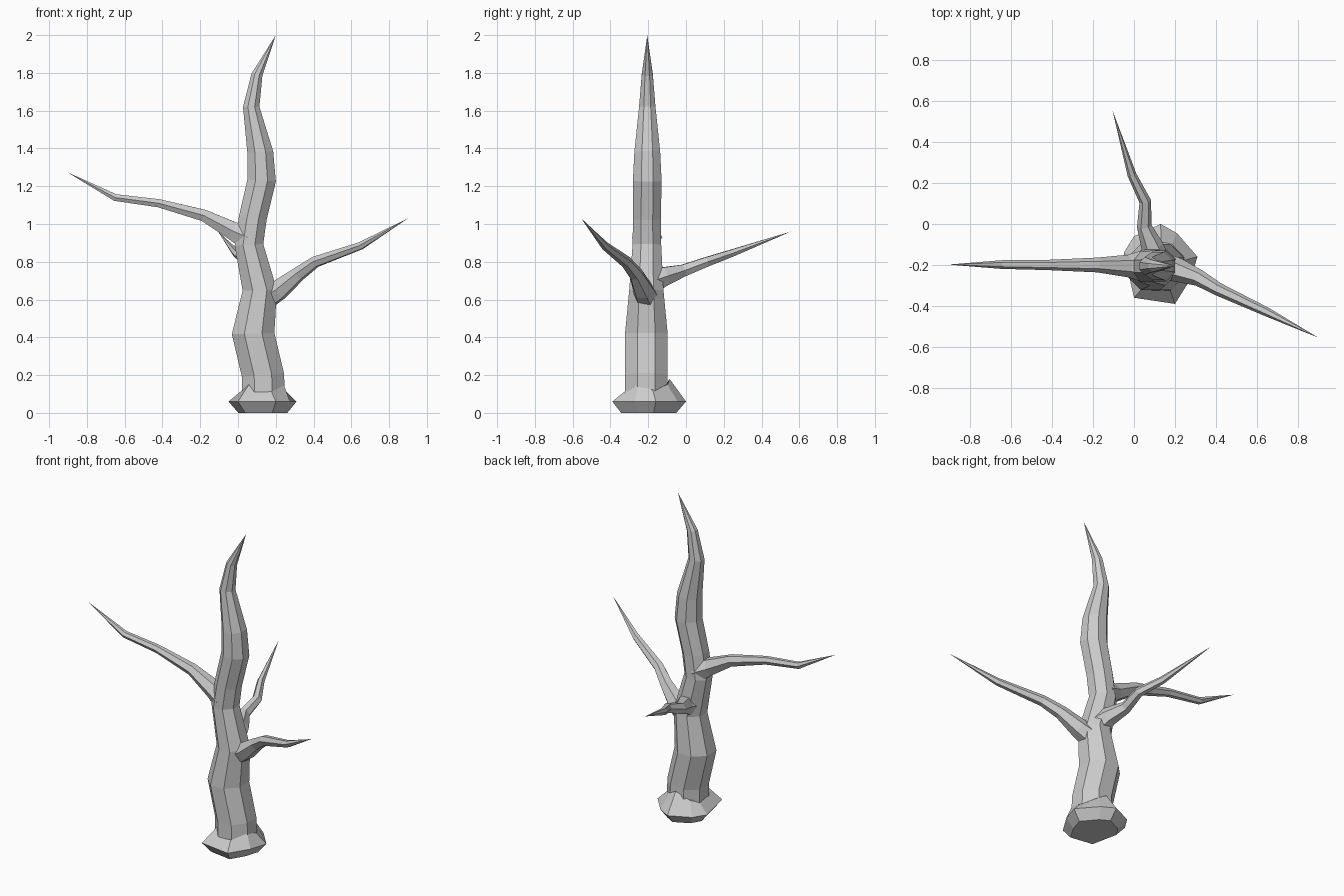
import bpy, bmesh, math
from mathutils import Vector

if "Cube" in bpy.data.objects:
    bpy.data.objects.remove(bpy.data.objects["Cube"])


def make_object(name, rings, tip=None):
    """Skin a list of equal-length rings; close with a cap or a point."""
    bm = bmesh.new()
    loops = [[bm.verts.new(p) for p in ring] for ring in rings]
    n = len(loops[0])
    bm.faces.new(loops[0][::-1])
    for a, b in zip(loops, loops[1:]):
        for i in range(n):
            j = (i + 1) % n
            bm.faces.new((a[i], a[j], b[j], b[i]))
    if tip is None:
        bm.faces.new(loops[-1])
    else:
        t = bm.verts.new(tip)
        for i in range(n):
            bm.faces.new((loops[-1][i], loops[-1][(i + 1) % n], t))
    bmesh.ops.recalc_face_normals(bm, faces=bm.faces)
    mesh = bpy.data.meshes.new(name)
    bm.to_mesh(mesh)
    bm.free()
    obj = bpy.data.objects.new(name, mesh)
    bpy.context.collection.objects.link(obj)
    return obj


def limb(name, path, sides, side_axis, tilt=1.0):
    """Tapered tube along (x, y, z, radius) points, ending in a sharp tip."""
    pts = [Vector(p[:3]) for p in path]
    rings = []
    for k in range(len(pts) - 1):
        d = (pts[k + 1] - pts[max(k - 1, 0)]).normalized()
        d = Vector((d.x * tilt, d.y * tilt, d.z)).normalized()
        u = (side_axis - d * side_axis.dot(d)).normalized()
        v = d.cross(u)
        rings.append([pts[k] + path[k][3] * (u * math.cos(a) + v * math.sin(a))
                      for a in (2 * math.pi * (i + 0.5) / sides for i in range(sides))])
    return make_object(name, rings, pts[-1])


# Winding trunk
limb("trunk", [
    (0.135, -0.21, 0.05, 0.125), (0.132, -0.21, 0.20, 0.121),
    (0.08, -0.21, 0.42, 0.122), (0.115, -0.21, 0.65, 0.098),
    (0.058, -0.207, 0.89, 0.082), (0.078, -0.207, 1.03, 0.080),
    (0.125, -0.205, 1.23, 0.082), (0.118, -0.205, 1.38, 0.074),
    (0.07, -0.205, 1.62, 0.047), (0.10, -0.205, 1.79, 0.032),
    (0.20, -0.205, 2.0, 0)], 8, Vector((1, 0, 0)), 0.6)

# Three bare branches
up = Vector((0, 0, 1))
limb("right_branch", [
    (0.13, -0.205, 0.60, 0.070), (0.215, -0.225, 0.65, 0.058),
    (0.32, -0.265, 0.735, 0.040), (0.41, -0.318, 0.80, 0.032),
    (0.65, -0.43, 0.885, 0.022), (0.90, -0.555, 1.03, 0)], 6, up)
limb("left_branch", [
    (0.05, -0.205, 0.93, 0.080), (-0.03, -0.205, 0.965, 0.055),
    (-0.18, -0.20, 1.045, 0.036), (-0.42, -0.20, 1.11, 0.025),
    (-0.65, -0.198, 1.14, 0.021), (-0.905, -0.198, 1.275, 0)], 6, up)
limb("back_branch", [
    (0.10, -0.18, 0.70, 0.075), (0.09, -0.11, 0.725, 0.055),
    (0.05, -0.01, 0.755, 0.036), (0.055, 0.11, 0.80, 0.029),
    (-0.01, 0.24, 0.845, 0.022), (-0.105, 0.555, 0.96, 0)], 6, up)

# Irregular flared root base
outline = [(0.31, -0.16), (0.21, -0.045), (0.13, 0.0), (0.0, -0.06),
           (-0.05, -0.14), (0.0, -0.36), (0.2, -0.39), (0.275, -0.27)]
top_z = [0.12, 0.15, 0.18, 0.13, 0.11, 0.15, 0.12, 0.15]
cx, cy = 0.135, -0.205
rings = [[(cx + (x - cx) * 0.72, cy + (y - cy) * 0.75, 0) for x, y in outline],
         [(x, y, 0.06) for x, y in outline], []]
for (x, y), z in zip(outline, top_z):
    d = Vector((x - cx, y - cy)).normalized() * 0.118
    rings[2].append((cx + d.x, cy + d.y, z))
make_object("root_base", rings)
